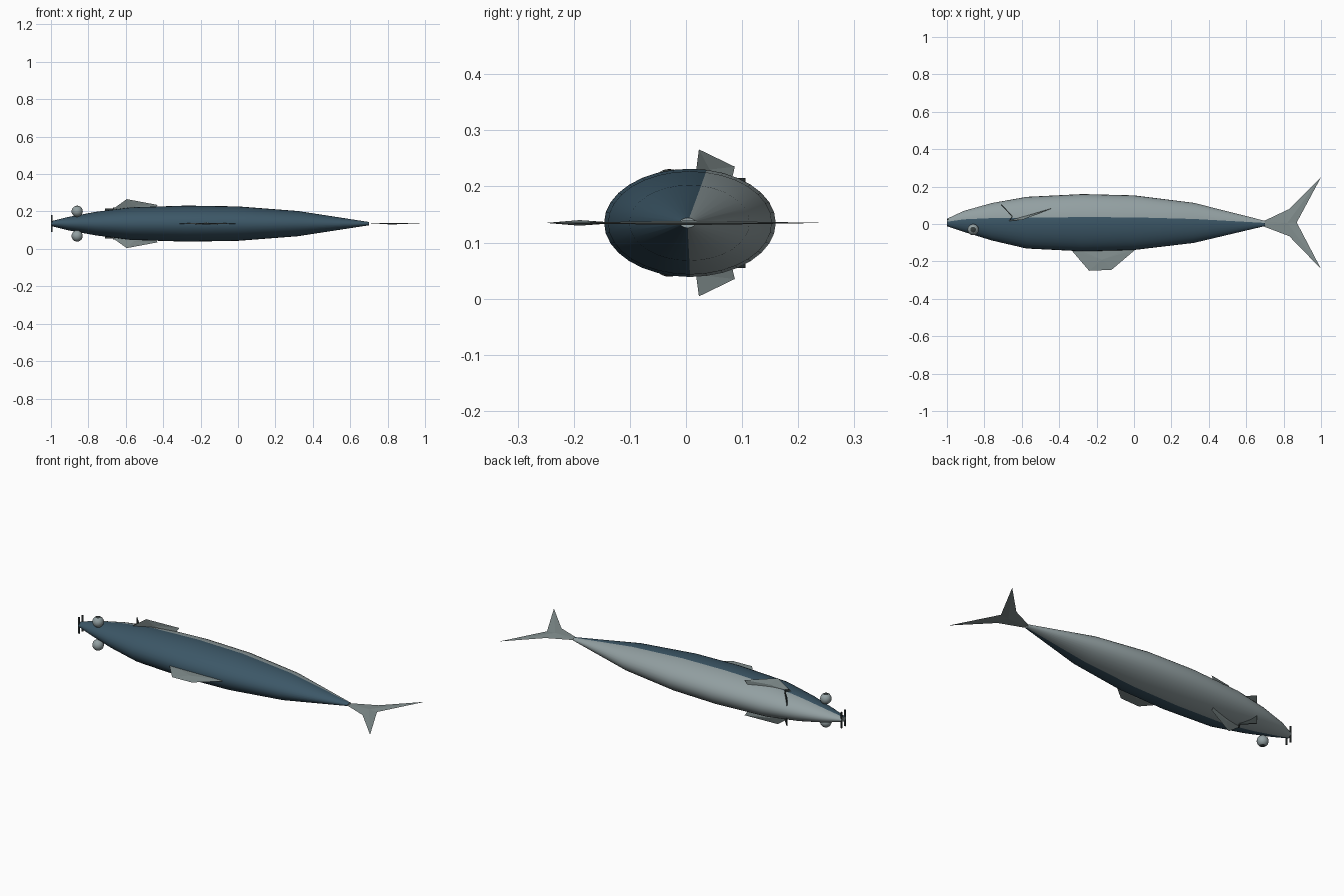
import bpy, bmesh, math
from mathutils import Vector

if "Cube" in bpy.data.objects:
    bpy.data.objects.remove(bpy.data.objects["Cube"], do_unlink=True)

MID = 0.135   # height of the body axis


def material(name, rgb):
    m = bpy.data.materials.new(name)
    m.use_nodes = True
    m.diffuse_color = (*rgb, 1)
    m.node_tree.nodes["Principled BSDF"].inputs["Base Color"].default_value = (*rgb, 1)
    return m


BLUE = material("back blue", (0.045, 0.095, 0.135))
GREY = material("belly grey", (0.29, 0.35, 0.36))
FIN = material("fin grey", (0.23, 0.28, 0.28))
DARK = material("dark line", (0.035, 0.045, 0.045))


def finish(bm, name, *mats, smooth=False):
    bmesh.ops.recalc_face_normals(bm, faces=bm.faces)
    mesh = bpy.data.meshes.new(name)
    bm.to_mesh(mesh)
    bm.free()
    ob = bpy.data.objects.new(name, mesh)
    bpy.context.collection.objects.link(ob)
    for m in mats:
        mesh.materials.append(m)
    if smooth:
        bpy.ops.object.select_all(action='DESELECT')
        ob.select_set(True)
        bpy.context.view_layer.objects.active = ob
        bpy.ops.object.shade_smooth_by_angle(angle=math.radians(30))
    return ob


def body():
    # stations: x, centre y, half width
    stations = [(-1, 0.008, 0.02), (-0.91, 0.014, 0.056), (-0.76, 0.012, 0.1),
                (-0.575, 0.007, 0.138), (-0.275, 0.007, 0.153), (0, 0.007, 0.146),
                (0.32, 0.006, 0.107), (0.7, 0.003, 0.014)]
    n = 32
    bm = bmesh.new()
    rings = []
    for x, cy, r in stations:
        rings.append([bm.verts.new((x, cy + r * math.sin(math.tau * i / n),
                                    MID + 0.63 * r * math.cos(math.tau * i / n)))
                      for i in range(n)])
    for a, b in zip(rings, rings[1:]):
        for i in range(n):
            j = (i + 1) % n
            f = bm.faces.new((a[i], a[j], b[j], b[i]))
            # belly side grey, back side blue
            f.material_index = 1 if 1 <= i < n // 2 else 0
    for ring in (rings[0], rings[-1]):
        bm.faces.new(ring).material_index = 1
    finish(bm, "body", BLUE, GREY, smooth=True)


def blade(name, outline, hub, t):
    # flat fin with a knife edge, thickest at the hub
    bm = bmesh.new()
    rim = [bm.verts.new(p) for p in outline]
    hub, t = Vector(hub), Vector(t)
    for side in (-1, 1):
        top = bm.verts.new(hub + t * side)
        for a, b in zip(rim, rim[1:] + rim[:1]):
            bm.faces.new((a, b, top))
    finish(bm, name, FIN)


def strip(name, a, b, half_height, width=0.005):
    # upright thin plate running from a to b in plan
    a, b = Vector(a), Vector(b)
    side = (b - a).orthogonal().normalized() * width / 2
    bm = bmesh.new()
    loops = [[bm.verts.new((p.x, p.y, z)) for p in (a + side, b + side, b - side, a - side)]
             for z in (MID - half_height, MID + half_height)]
    for loop in loops:
        bm.faces.new(loop)
    for i in range(4):
        j = (i + 1) % 4
        bm.faces.new((loops[0][i], loops[0][j], loops[1][j], loops[1][i]))
    finish(bm, name, DARK)


body()

# tail and dorsal fin
blade("tail_fin", [(x, y, MID) for x, y in
                   [(0.69, 0.014), (0.83, 0.08), (1, 0.25), (0.87, 0.008),
                    (1, -0.24), (0.83, -0.065), (0.69, -0.012)]],
      (0.82, 0.006, MID), (0, 0, 0.004))
blade("dorsal_fin", [(x, y, MID) for x, y in
                     [(-0.34, -0.12), (-0.33, -0.145), (-0.24, -0.25),
                      (-0.12, -0.245), (0.01, -0.135), (0, -0.12)]],
      (-0.17, -0.19, MID), (0, 0, 0.005))

# paired pectoral fins and eyes, one on each flank
for side, s in (("upper", 1), ("lower", -1)):
    blade(side + "_pectoral_fin",
          [(x, y, MID + s * z) for x, y, z in
           [(-0.68, 0.015, 0.07), (-0.595, 0.023, 0.131), (-0.43, 0.087, 0.1),
            (-0.45, 0.08, 0.07)]],
          (-0.56, 0.045, MID + s * 0.095), (0.001, -0.003, 0))
    bm = bmesh.new()
    bmesh.ops.create_uvsphere(bm, u_segments=16, v_segments=12, radius=0.03)
    for f in bm.faces:
        f.material_index = 1 if f.calc_center_median().z * s > 0.026 else 0
    for v in bm.verts:
        v.co = v.co + Vector((-0.86, -0.03, MID + s * 0.066))
    finish(bm, side + "_eye", GREY, DARK, smooth=True)

# gill lines and lips
strip("gill_front", (-0.71, 0.104), (-0.65, 0.04), 0.08)
strip("gill_back", (-0.65, 0.04), (-0.665, 0.02), 0.085)
for name, y in (("upper_lip", -0.008), ("lower_lip", 0.024)):
    strip(name, (-1, y), (-0.992, y), 0.046, 0.006)
